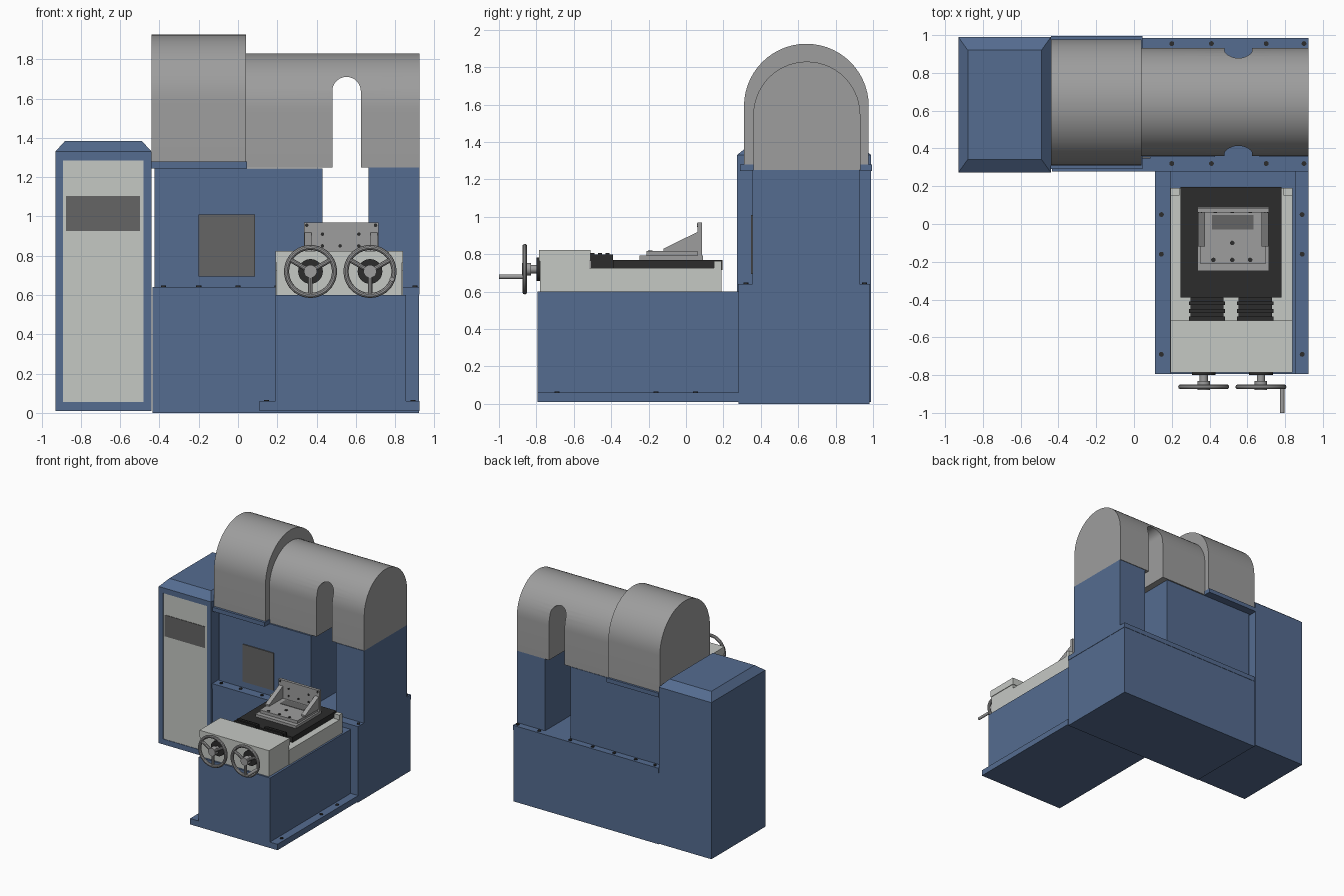
import bpy, bmesh, math
from mathutils import Vector

if "Cube" in bpy.data.objects:
    bpy.data.objects.remove(bpy.data.objects["Cube"])


def material(name, rgb):
    m = bpy.data.materials.new(name)
    m.use_nodes = True
    col = (*rgb, 1)
    m.diffuse_color = col
    m.node_tree.nodes["Principled BSDF"].inputs["Base Color"].default_value = col
    return m


BLUE = material("machine blue", (.09, .15, .28))
PALE = material("pale grey", (.56, .58, .55))
GREY = material("mid grey", (.34, .34, .34))
DARK = material("dark grey", (.13, .13, .13))
BLACK = material("black", (.025, .025, .025))


def finish(name, bm, mat, smooth=False):
    bmesh.ops.recalc_face_normals(bm, faces=bm.faces)
    me = bpy.data.meshes.new(name)
    bm.to_mesh(me)
    bm.free()
    me.materials.append(mat)
    ob = bpy.data.objects.new(name, me)
    bpy.context.scene.collection.objects.link(ob)
    if smooth:
        bpy.ops.object.select_all(action='DESELECT')
        ob.select_set(True)
        bpy.context.view_layer.objects.active = ob
        bpy.ops.object.shade_smooth_by_angle(angle=math.radians(35))
    return ob


def add_box(bm, x, y, z):
    vs = bmesh.ops.create_cube(bm, size=1)["verts"]
    for v in vs:
        v.co = Vector([a[0] + (a[1] - a[0]) * (c + .5) for a, c in zip((x, y, z), v.co)])
    return vs


def box(name, mat, x, y, z):
    bm = bmesh.new()
    add_box(bm, x, y, z)
    return finish(name, bm, mat)


def add_rod(bm, a, b, r, sides=20):
    a, b = Vector(a), Vector(b)
    vs = bmesh.ops.create_cone(bm, cap_ends=True, segments=sides, radius1=r,
                               radius2=r, depth=(b - a).length)["verts"]
    turn = (b - a).to_track_quat('Z', 'Y')
    for v in vs:
        v.co = turn @ v.co + (a + b) / 2


def rods(name, mat, spans, r, sides=20):
    bm = bmesh.new()
    for a, b in spans:
        add_rod(bm, a, b, r, sides)
    return finish(name, bm, mat, True)


def prism(name, mat, pts, axis, lo, hi, smooth=False):
    """Extrude a 2D outline along x (outline in y, z) or y (outline in x, z)."""
    bm = bmesh.new()
    place = (lambda p, d: (d, *p)) if axis == 'x' else (lambda p, d: (p[0], d, p[1]))
    face = bm.faces.new([bm.verts.new(place(p, lo)) for p in pts])
    new = bmesh.ops.extrude_face_region(bm, geom=[face])["geom"]
    for v in new:
        if isinstance(v, bmesh.types.BMVert):
            v.co[0 if axis == 'x' else 1] = hi
    return finish(name, bm, mat, smooth)


def arch(lo, hi, bottom, top, n=28):
    r, c = (hi - lo) / 2, (hi + lo) / 2
    arc = [(c + r * math.cos(math.pi * i / n), top - r + r * math.sin(math.pi * i / n))
           for i in range(n + 1)]
    return [(hi, bottom)] + arc + [(lo, bottom)]


# Control cabinet with a hipped cap
box("cabinet_body", BLUE, (-.93, -.44), (.28, .99), (.01, 1.33))
bm = bmesh.new()
for v in add_box(bm, (-.93, -.44), (.272, .99), (1.33, 1.385)):
    if v.co.z > 1.35:
        v.co.x += .05 if v.co.x < -.7 else -.05
        v.co.y += .07 if v.co.y < .6 else -.07
finish("cabinet_cap", bm, BLUE)
for i, x in enumerate([(-.93, -.89), (-.48, -.44)]):
    box(f"cabinet_frame_side_{i}", BLUE, x, (.272, .28), (.01, 1.33))
for i, z in enumerate([(.01, .055), (1.285, 1.33)]):
    box(f"cabinet_frame_rail_{i}", BLUE, (-.89, -.48), (.272, .28), z)
box("cabinet_door", PALE, (-.89, -.48), (.276, .28), (.055, 1.285))
box("cabinet_display", DARK, (-.875, -.5), (.272, .279), (.925, 1.105))

# Main base, flange and upright bodies
box("main_base", BLUE, (-.435, .922), (.28, .982), (0, .602))
box("base_flange", BLUE, (-.435, .925), (.277, .985), (.602, .642))
box("main_body", BLUE, (-.425, .43), (.355, .927), (.642, 1.245))
box("right_post", BLUE, (.665, .925), (.355, .927), (.642, 1.25))
box("body_hatch", DARK, (-.2, .087), (.347, .356), (.695, 1.01))
box("cover_flange", BLUE, (-.44, .045), (.29, .995), (1.245, 1.28))

# Arched covers, the long one slotted front to back
prism("large_cover", GREY, arch(.31, .977, 1.28, 1.925), 'x', -.44, .04, True)
long_cover = prism("long_cover", GREY, arch(.36, .932, 1.25, 1.83), 'x', .04, .925)
cutter = prism("slot_cutter", GREY, arch(.48, .625, 1.1, 1.71), 'y', .2, 1.1)
cutter.hide_render = True
cut = long_cover.modifiers.new("slot", 'BOOLEAN')
cut.operation, cut.object, cut.solver = 'DIFFERENCE', cutter, 'EXACT'
bpy.context.view_layer.objects.active = long_cover
bpy.ops.object.select_all(action='DESELECT')
long_cover.select_set(True)
bpy.ops.object.modifier_apply(modifier="slot")
bpy.data.objects.remove(cutter)
bpy.ops.object.shade_smooth_by_angle(angle=math.radians(35))

# Front pedestal and foot plate
box("pedestal", BLUE, (.19, .855), (-.795, .28), (.06, .6))
box("foot_plate", BLUE, (.11, .925), (-.795, .28), (.01, .06))

# Bolts on the flange and foot plate
rods("flange_bolts", BLACK, [((x, y, .63), (x, y, .649)) for y in (.32, .955)
                             for x in (-.38, -.2, 0, .2, .41, .7, .9)], .013, 12)
rods("foot_bolts", BLACK, [((x, y, .05), (x, y, .066)) for x in (.145, .89)
                           for y in (-.69, -.16, .05)], .013, 12)

# Slide bed with end stops and gearbox
box("slide_bed", PALE, (.192, .84), (-.52, .19), (.6, .725))
for side, x in (("right", (.192, .24)), ("left", (.792, .84))):
    box(f"{side}_bed_stop", PALE, x, (.15, .19), (.725, .765))
box("gearbox", PALE, (.197, .835), (-.78, -.515), (.6, .765))
box("gearbox_lid", PALE, (.192, .84), (-.787, -.51), (.765, .823))
box("slide_table", BLACK, (.247, .782), (-.39, .195), (.715, .77))

# Pleated bellows
for side, x0 in (("right", .29), ("left", .545)):
    bm = bmesh.new()
    for i in range(6):
        inset = .008 * (i % 2)
        y = -.51 + i * .02
        add_box(bm, (x0 + inset, x0 + .193 - inset), (y, y + .02), (.72, .807 - inset))
    finish(f"{side}_bellows", bm, BLACK)

# Angle fixture on the table
box("fixture_base", GREY, (.335, .715), (-.248, .09), (.77, .792))
box("fixture_step", GREY, (.35, .7), (-.21, .075), (.792, .817))
box("fixture_back", GREY, (.335, .715), (.062, .086), (.792, .97))
for side, x in (("right", .338), ("left", .674)):
    prism(f"{side}_gusset", GREY, [(-.12, .815), (.064, .815), (.064, .92), (-.12, .83)],
          'x', x, x + .037)
box("fixture_pocket", DARK, (.412, .632), (-.03, .048), (.81, .82))
rods("fixture_base_bolts", BLACK, [((x, y, .81), (x, y, .821)) for x, y in
     [(.42, -.19), (.52, -.19), (.615, -.19), (.52, -.1)]], .012, 12)
rods("fixture_back_bolts", BLACK, [((x, .07, z), (x, .058, z)) for x, z in
     [(.35, .955), (.7, .955), (.43, .91), (.615, .91), (.43, .85), (.52, .85), (.615, .85)]],
     .009, 12)


# Handwheels: rim ring, three spokes, hub, shaft and dial
def handwheel(side, x, z=.72, y=-.862, big=.122, small=.013):
    bm = bmesh.new()
    n, m = 40, 10
    ring = []
    for i in range(n):
        a = math.tau * i / n
        row = []
        for j in range(m):
            t = math.tau * j / m
            r = big + small * math.cos(t)
            row.append(bm.verts.new((x + r * math.cos(a), y + small * math.sin(t),
                                     z + r * math.sin(a))))
        ring.append(row)
    for i in range(n):
        for j in range(m):
            p, q, k = ring[i], ring[(i + 1) % n], (j + 1) % m
            bm.faces.new((p[j], q[j], q[k], p[k]))
    for k in range(3):
        a = math.radians(30 + 120 * k)
        add_rod(bm, (x, y, z), (x + big * math.cos(a), y, z + big * math.sin(a)), .012, 10)
    add_rod(bm, (x, -.878, z), (x, -.83, z), .033)
    add_rod(bm, (x, -.84, z), (x, -.78, z), .022)
    finish(f"{side}_handwheel", bm, GREY, True)
    rods(f"{side}_dial", BLACK, [((x, -.8, z), (x, -.77, z))], .063, 24)


handwheel("right", .369)
handwheel("left", .672)
rods("crank_handle", GREY, [((.784, -1, .68), (.784, -.86, .68))], .012, 14)
